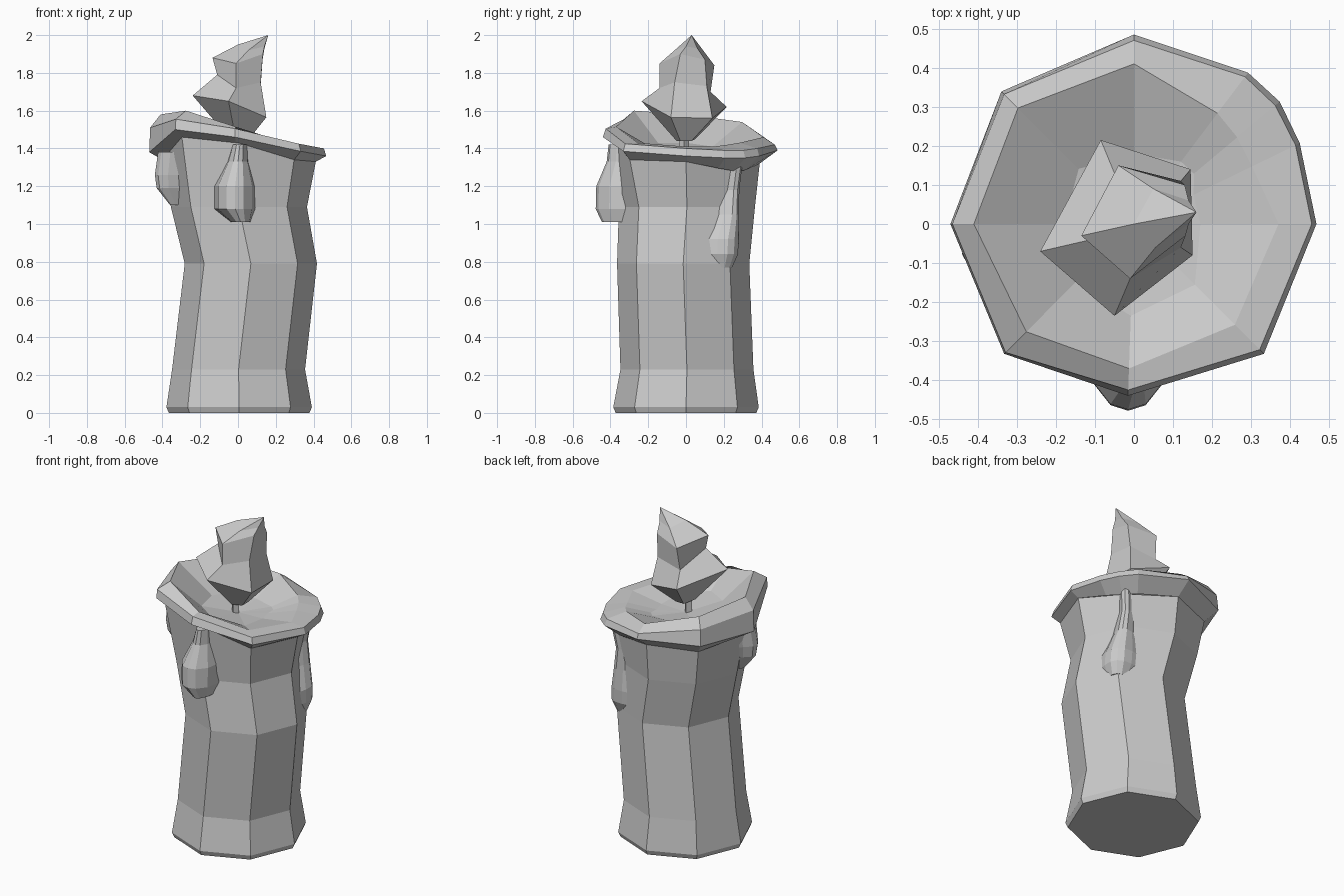
import bpy
import bmesh
from math import sin, cos, radians
from mathutils import Vector


def loft(name, rings, cap_start=True, cap_end=True):
    """Skin a stack of equal-sided rings; a one-point ring makes a tip."""
    bm = bmesh.new()
    rows = [[bm.verts.new(p) for p in ring] for ring in rings]
    for a, b in zip(rows, rows[1:]):
        n = max(len(a), len(b))
        for i in range(n):
            j = (i + 1) % n
            if len(b) == 1:
                bm.faces.new((a[i], a[j], b[0]))
            else:
                bm.faces.new((a[i], a[j], b[j], b[i]))
    if cap_start:
        bm.faces.new(rows[0][::-1])
    if cap_end and len(rows[-1]) > 2:
        bm.faces.new(rows[-1])
    bmesh.ops.recalc_face_normals(bm, faces=bm.faces)
    mesh = bpy.data.meshes.new(name)
    bm.to_mesh(mesh)
    bm.free()
    obj = bpy.data.objects.new(name, mesh)
    bpy.context.collection.objects.link(obj)
    return obj


def polar(angles, radii, heights):
    return [(r * cos(radians(a)), r * sin(radians(a)), z)
            for a, r, z in zip(angles, radii, heights)]


# Crooked octagonal wax column
eight = [45 * i for i in range(8)]


def octagon(z, cx, cy, r):
    return [(cx + r * cos(radians(a)), cy + r * sin(radians(a)), z) for a in eight]


neck_r = [.412, .40, .39, .40, .40, .42, .37, .42]
neck_z = [1.33, 1.28, 1.32, 1.31, 1.34, 1.46, 1.43, 1.34]
loft("wax_column", [
    octagon(0, .006, 0, .372),
    octagon(.03, .006, 0, .385),
    octagon(.23, .003, .005, .352),
    octagon(.79, .068, -.015, .35),
    octagon(1.09, .005, .005, .36),
    polar(eight, neck_r, neck_z),
], cap_end=False)

# Slanted rim, overhanging outside and hollowed into a bowl
ten = [0, 26, 40, 53, 90, 135, 180, 225, 268, 315]
loft("wax_rim", [
    polar(ten, [.412, .39, .398, .393, .39, .40, .40, .42, .37, .42],
          [1.33, 1.295, 1.28, 1.285, 1.32, 1.31, 1.34, 1.46, 1.43, 1.34]),
    polar(ten, [.467, .472, .487, .485, .485, .48, .47, .47, .44, .47],
          [1.36, 1.35, 1.35, 1.36, 1.39, 1.38, 1.38, 1.50, 1.46, 1.385]),
    polar(ten, [.455, .46, .472, .472, .47, .47, .465, .465, .425, .455],
          [1.40, 1.39, 1.39, 1.40, 1.42, 1.48, 1.51, 1.555, 1.505, 1.425]),
    polar(ten, [.37, .336, .345, .355, .41, .42, .41, .39, .37, .365],
          [1.41, 1.41, 1.42, 1.43, 1.46, 1.54, 1.58, 1.60, 1.515, 1.43]),
    polar(ten, [.17, .17, .20, .20, .18, .20, .18, .21, .235, .22],
          [1.38, 1.38, 1.38, 1.38, 1.39, 1.41, 1.43, 1.43, 1.42, 1.39]),
    [(0, 0, 1.375)],
], cap_start=False)


# Wax drips fused to the column: (z, sideways, outer radius, half width)
def drip(name, angle, inner, flare, path):
    out = Vector((cos(radians(angle)), sin(radians(angle)), 0))
    side = Vector((-out.y, out.x, 0))
    section = [(-flare, 0), (-.9, .6), (-.45, .92), (0, 1),
               (.45, .92), (.9, .6), (flare, 0)]
    rings = []
    for z, s, r, w in path:
        rings.append([side * (s + u * w) + out * (inner + (r - inner) * v)
                      + Vector((0, 0, z)) for u, v in section])
    return loft(name, rings)


drip("front_drip", 270, .30, 1.1, [
    (1.42, .01, .41, .04), (1.33, 0, .42, .055), (1.20, -.015, .475, .10),
    (1.08, -.015, .478, .10), (1.01, .015, .445, .05)])
drip("back_right_drip", 43, .30, 1.5, [
    (1.31, .0, .425, .045), (1.18, 0, .40, .045), (1.05, -.015, .41, .055),
    (.92, -.04, .42, .085), (.84, -.045, .42, .085), (.77, -.05, .39, .06)])
drip("left_drip", 190, .30, 1.9, [
    (1.38, 0, .43, .09), (1.26, 0, .447, .075), (1.19, 0, .437, .06),
    (1.10, .0, .365, .03)])

# Wick
loft("wick", [[(-.01 + .025 * cos(radians(a)), -.01 + .025 * sin(radians(a)), z)
               for a in range(0, 360, 90)] for z in (1.36, 1.50)])

# Twisted five-sided flame, its tip bending to the right
loft("flame", [
    [(-.05, -.02, 1.46), (-.01, -.05, 1.44), (.05, -.03, 1.44),
     (.05, .03, 1.44), (-.02, .05, 1.45)],
    [(-.24, -.07, 1.68), (-.05, -.235, 1.65), (.15, -.08, 1.565),
     (.145, .14, 1.56), (-.085, .215, 1.62)],
    [(-.11, -.04, 1.79), (-.01, -.14, 1.72), (.12, -.06, 1.75),
     (.12, .11, 1.73), (-.05, .13, 1.70)],
    [(-.135, -.03, 1.88), (-.01, -.14, 1.85), (.132, -.03, 1.90),
     (.13, .10, 1.87), (-.04, .15, 1.84)],
    [(.0, .0, 1.95), (.055, -.06, 1.92), (.14, .0, 1.94),
     (.14, .06, 1.93), (.05, .09, 1.92)],
    [(.16, .03, 2.0)],
])
